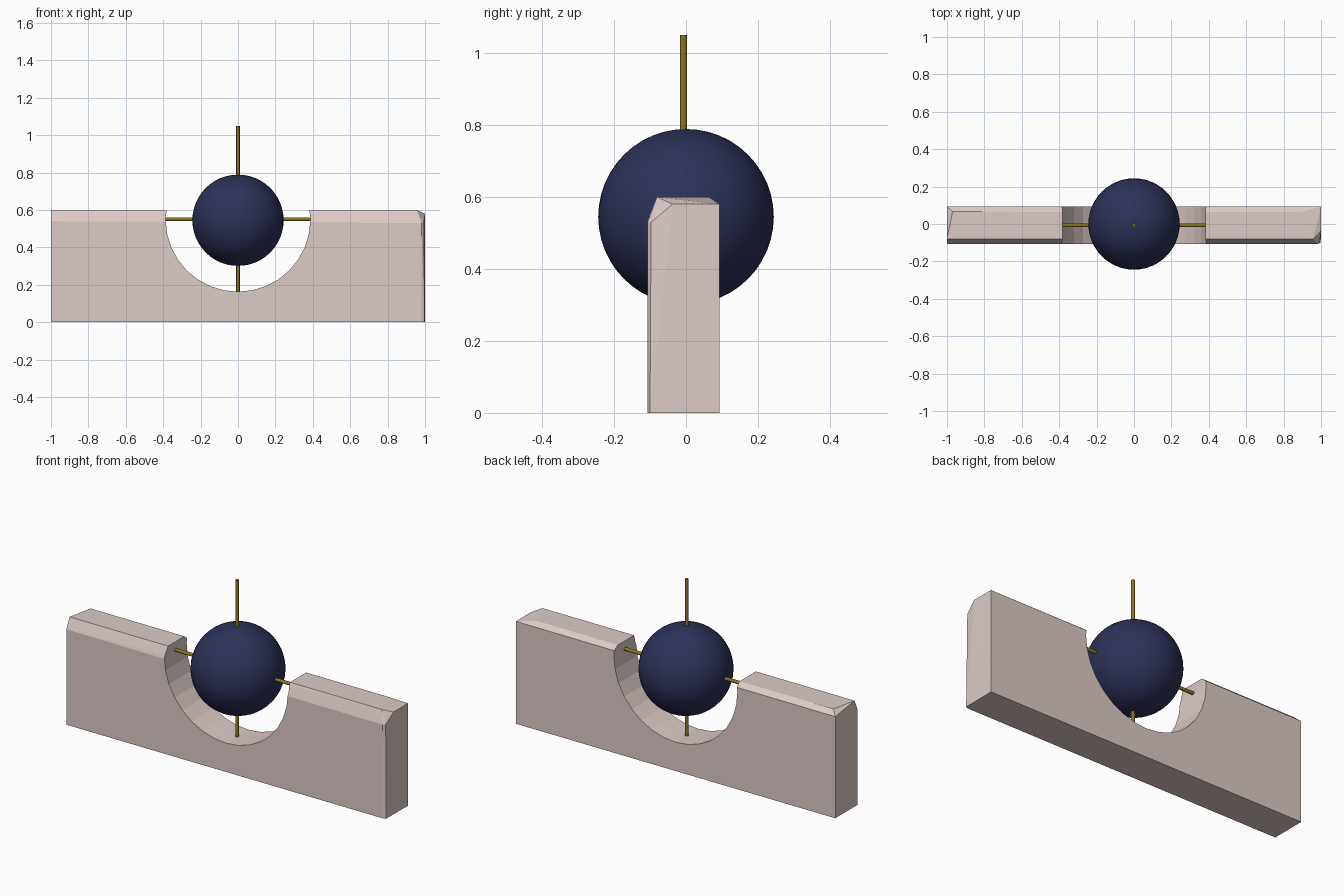
import bpy, bmesh, math

if "Cube" in bpy.data.objects:
    bpy.data.objects.remove(bpy.data.objects["Cube"])

Y = -0.007      # wall and rods sit slightly forward of the ball
HUB = 0.55      # height of the rod crossing and notch centre


def material(name, rgb):
    m = bpy.data.materials.new(name)
    m.diffuse_color = (*rgb, 1)
    m.use_nodes = True
    m.node_tree.nodes["Principled BSDF"].inputs["Base Color"].default_value = m.diffuse_color
    return m


stone = material("pale_stone", (0.72, 0.60, 0.565))
navy = material("navy", (0.025, 0.031, 0.095))
brass = material("brass", (0.26, 0.18, 0.012))


def cylinder(name, radius, depth, loc, rot, sides):
    bpy.ops.mesh.primitive_cylinder_add(vertices=sides, radius=radius, depth=depth,
                                        location=loc, rotation=rot)
    ob = bpy.context.object
    ob.name = name
    return ob


# Wall: hull of a box whose top and right-hand edges are roughly chipped off
corners = [
    (-1, -.1, 0), (-1, .1, 0), (.98, -.1, 0), (.998, -.093, 0), (1, .1, 0),   # base
    (-1, -.1, .54), (.98, -.1, .53), (.993, -.09, .53),                       # front shoulder
    (-1, .1, .575), (1, .1, .58), (1, -.03, .58),                             # back and end shoulder
    (-1, -.072, .6), (-.97, .073, .6), (.957, -.074, .6), (.89, .07, .6),     # flat top
]
bm = bmesh.new()
for c in corners:
    bm.verts.new(c)
bmesh.ops.convex_hull(bm, input=bm.verts[:])
bmesh.ops.dissolve_limit(bm, angle_limit=math.radians(0.5),
                         verts=bm.verts[:], edges=bm.edges[:])
bmesh.ops.recalc_face_normals(bm, faces=bm.faces[:])
mesh = bpy.data.meshes.new("wall")
bm.to_mesh(mesh)
bm.free()
wall = bpy.data.objects.new("wall", mesh)
wall.location.y = Y
bpy.context.collection.objects.link(wall)
mesh.materials.append(stone)

# Round notch cut through the wall
cutter = cylinder("notch_cutter", 0.387, 1, (0, Y, HUB), (math.pi / 2, 0, 0), 32)
cutter.hide_render = True
cut = wall.modifiers.new("notch", 'BOOLEAN')
cut.operation = 'DIFFERENCE'
cut.solver = 'EXACT'
cut.object = cutter
bpy.context.view_layer.objects.active = wall
bpy.ops.object.modifier_apply(modifier=cut.name)
bpy.data.objects.remove(cutter)

# Ball hanging in the notch
bpy.ops.mesh.primitive_uv_sphere_add(segments=48, ring_count=24, radius=0.244,
                                     location=(0, 0, 0.545))
ball = bpy.context.object
ball.name = "ball"
ball.data.materials.append(navy)
bpy.ops.object.shade_smooth()

# Crossed rods through the ball
for name, depth, z, rot in (("upright_rod", 0.89, 0.605, (0, 0, 0)),
                            ("cross_rod", 0.774, HUB, (0, math.pi / 2, 0))):
    rod = cylinder(name, 0.0095, depth, (0, Y, z), rot, 16)
    rod.data.materials.append(brass)
    bpy.ops.object.shade_smooth_by_angle()
